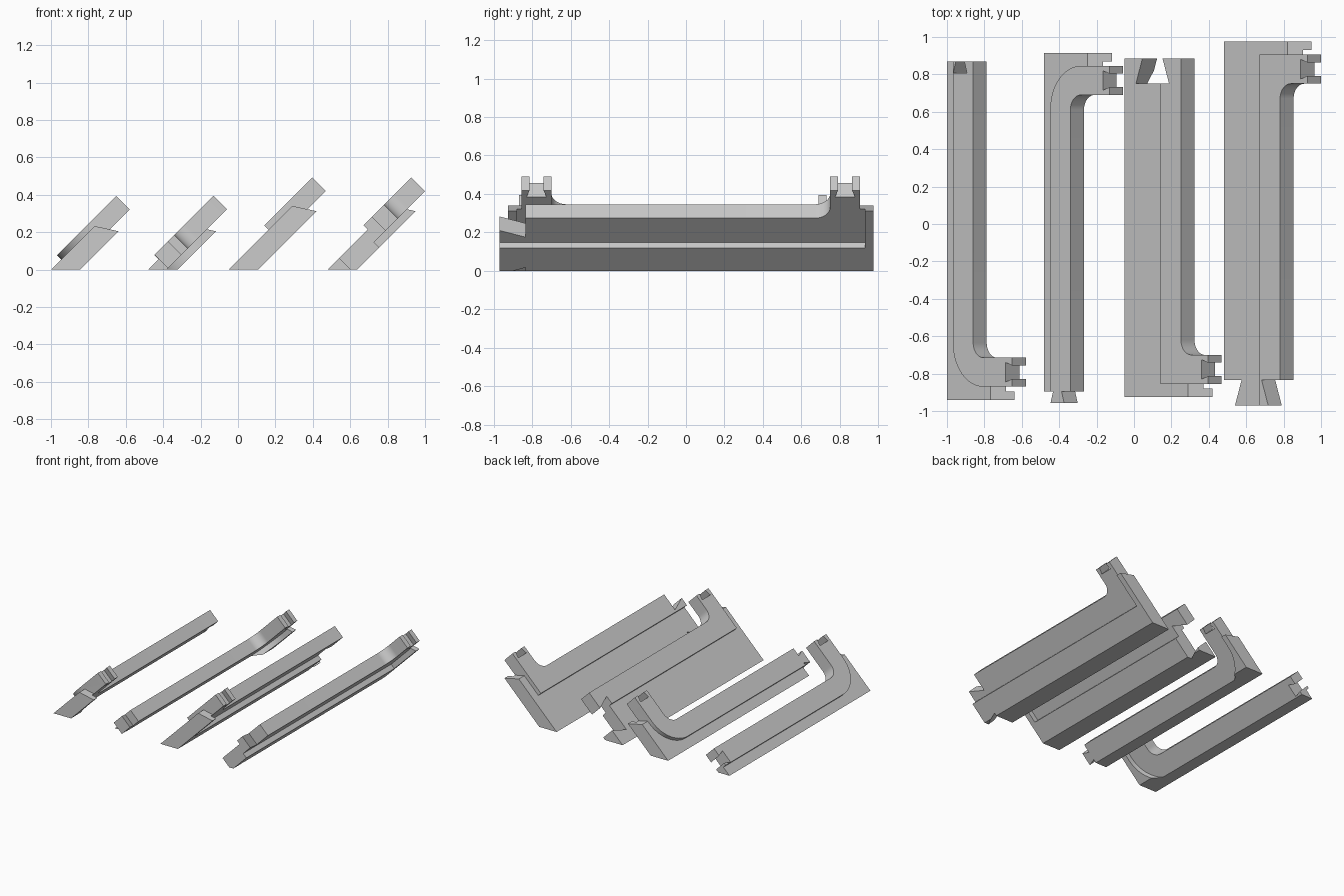
import bpy, bmesh, math

if "Cube" in bpy.data.objects:
    bpy.data.objects.remove(bpy.data.objects["Cube"])

R2 = math.sqrt(2)
grey = bpy.data.materials.new("plain grey")
grey.diffuse_color = (0.6, 0.6, 0.6, 1)
grey.use_nodes = True
grey.node_tree.nodes["Principled BSDF"].inputs["Base Color"].default_value = grey.diffuse_color

# Plate space: u runs up the 45 degree slope, v along the bar, c through the thickness
LIP_V, ARM_V, PLATE_V = 0.07, 0.225, 0.045
C_RIM, C_TOP, C_MID, C_BACK = -0.045, 0.0, 0.10, 0.157
SLANT = 0.645          # lean of the lip end through the thickness


def bend(u_edge, v_edge, r, n=14):
    """Rounded corner from the arm edge round to the bar edge."""
    if r == 0:
        return [(u_edge, v_edge)]
    cu, cv = u_edge + r * R2, v_edge + r
    return [(cu - r * R2 * math.sin(t), cv - r * math.cos(t))
            for t in (math.pi / 2 * i / n for i in range(n + 1))]


def prism(name, pts, c0, c1):
    """Extrude an outline through the thickness; a third value leans the point."""
    bm = bmesh.new()
    a, b = [[bm.verts.new((p[0] + (p[2] * c if len(p) > 2 else 0), p[1], c)) for p in pts]
            for c in (c0, c1)]
    bm.faces.new(a)
    bm.faces.new(b[::-1])
    for i in range(len(pts)):
        j = (i + 1) % len(pts)
        bm.faces.new((a[i], b[i], b[j], a[j]))
    bmesh.ops.recalc_face_normals(bm, faces=bm.faces)
    me = bpy.data.meshes.new(name)
    bm.to_mesh(me)
    bm.free()
    me.materials.append(grey)
    ob = bpy.data.objects.new(name, me)
    bpy.context.collection.objects.link(ob)
    return ob


def volume(me):
    bm = bmesh.new()
    bm.from_mesh(me)
    vol = bm.calc_volume(signed=True)
    bm.free()
    return vol


def combine(ob, other, operation):
    """Boolean with a sanity check on the volume; then drop the helper."""
    va, vb = volume(ob.data), volume(other.data)
    low, high = (max(va, vb), va + vb) if operation == 'UNION' else (max(va - vb, va * 0.4), va)
    result = None
    for solver in ('MANIFOLD', 'EXACT'):
        mod = ob.modifiers.new("bool", 'BOOLEAN')
        mod.operation, mod.solver, mod.object = operation, solver, other
        bpy.context.view_layer.update()
        dg = bpy.context.evaluated_depsgraph_get()
        me = bpy.data.meshes.new_from_object(ob.evaluated_get(dg))
        ob.modifiers.remove(mod)
        if low * 0.999 <= volume(me) <= high * 1.001:
            result = me
            break
    if result is None and operation == 'UNION':
        bm = bmesh.new()
        bm.from_mesh(ob.data)
        bm.from_mesh(other.data)
        result = ob.data.copy()
        bm.to_mesh(result)
        bm.free()
    if result:
        ob.data = result
    bpy.data.objects.remove(other)


def frame_piece(name, place, step, inner, arm, lip, r_out, v_end, joint, tenon):
    mid_u, root_w, tip_w, depth = joint
    v_tip = v_end + depth if tenon else v_end

    # raised bar and arm
    body = prism(name, [(arm, LIP_V)] + bend(step, LIP_V, r_out)
                 + [(step, v_tip), (inner, v_tip)] + bend(inner, ARM_V, 0.08)[::-1]
                 + [(arm, ARM_V)], C_RIM, C_MID)
    # outer border, running under the bar and arm
    border = prism("border", [(-0.05, 0), (lip, 0, SLANT), (lip, 0.11, SLANT),
                              (step + 0.1, 0.3), (step + 0.1, v_tip), (-0.05, v_tip)],
                   C_TOP, C_MID)
    combine(body, border, 'UNION')
    # backing plate on the under face
    back = prism("backing", [(-0.05, 0), (lip, 0, SLANT), (lip, PLATE_V, SLANT)]
                 + bend(step - 0.035, PLATE_V, r_out + 0.025 if r_out else 0)
                 + [(step - 0.035, v_tip), (-0.05, v_tip)], C_MID, C_BACK)
    combine(body, back, 'UNION')

    # dovetail socket in the arm end
    vm = (LIP_V + ARM_V) / 2
    cuts = [[(arm - 0.07, vm - 0.052), (arm, vm - 0.036), (arm + 0.1, vm - 0.036),
             (arm + 0.1, vm + 0.036), (arm, vm + 0.036), (arm - 0.07, vm + 0.052)]]
    # dovetail tenon or socket in the bar end
    if tenon:
        for s, far in ((-1, -0.5), (1, 1.2)):
            cuts.append([(far, v_end), (mid_u + s * root_w, v_end), (mid_u + s * tip_w, v_tip),
                         (mid_u + s * tip_w, v_tip + 0.1), (far, v_tip + 0.1)])
    else:
        v0 = v_end - depth
        cuts.append([(mid_u - tip_w, v0), (mid_u - root_w, v_end), (mid_u - root_w, v_end + 0.1),
                     (mid_u + root_w, v_end + 0.1), (mid_u + root_w, v_end), (mid_u + tip_w, v0)])
    # flat foot on the ground plane
    cuts.append([(-2, -1), (0, -1, 1), (0, 3, 1), (-2, 3)])
    for pts in cuts:
        combine(body, prism("cutter", pts, -0.2, 0.35), 'DIFFERENCE')

    # lean the plate at 45 degrees and set it in place
    x0, y0, side = place
    bm = bmesh.new()
    bm.from_mesh(body.data)
    for vert in bm.verts:
        u, v, c = vert.co
        vert.co = (x0 + (u + c) / 2, y0 + side * v, (u - c) / 2)
    bmesh.ops.recalc_face_normals(bm, faces=bm.faces)
    bm.to_mesh(body.data)
    bm.free()
    bpy.ops.object.select_all(action='DESELECT')
    body.select_set(True)
    bpy.context.view_layer.objects.active = body
    bpy.ops.object.shade_smooth_by_angle(angle=math.radians(30))


narrow = dict(step=0.11, inner=0.325, arm=0.743, lip=0.465, r_out=0.23,
              joint=(0.185, 0.045, 0.073, 0.062))
wide = dict(step=0.427, inner=0.647, arm=0.938, lip=0.68, r_out=0,
            joint=(0.32, 0.13, 0.20, 0.135))

# four frame corners: (x offset, outer edge y, direction along the bar)
frame_piece("narrow_corner_socket", (-1.0, -0.94, 1), v_end=1.81, tenon=False, **narrow)
frame_piece("narrow_corner_tenon", (-0.48, 0.915, -1), v_end=1.81, tenon=True, **narrow)
frame_piece("wide_corner_socket", (-0.05, -0.925, 1), v_end=1.81, tenon=False, **wide)
frame_piece("wide_corner_tenon", (0.48, 0.975, -1), v_end=1.81, tenon=True, **wide)
